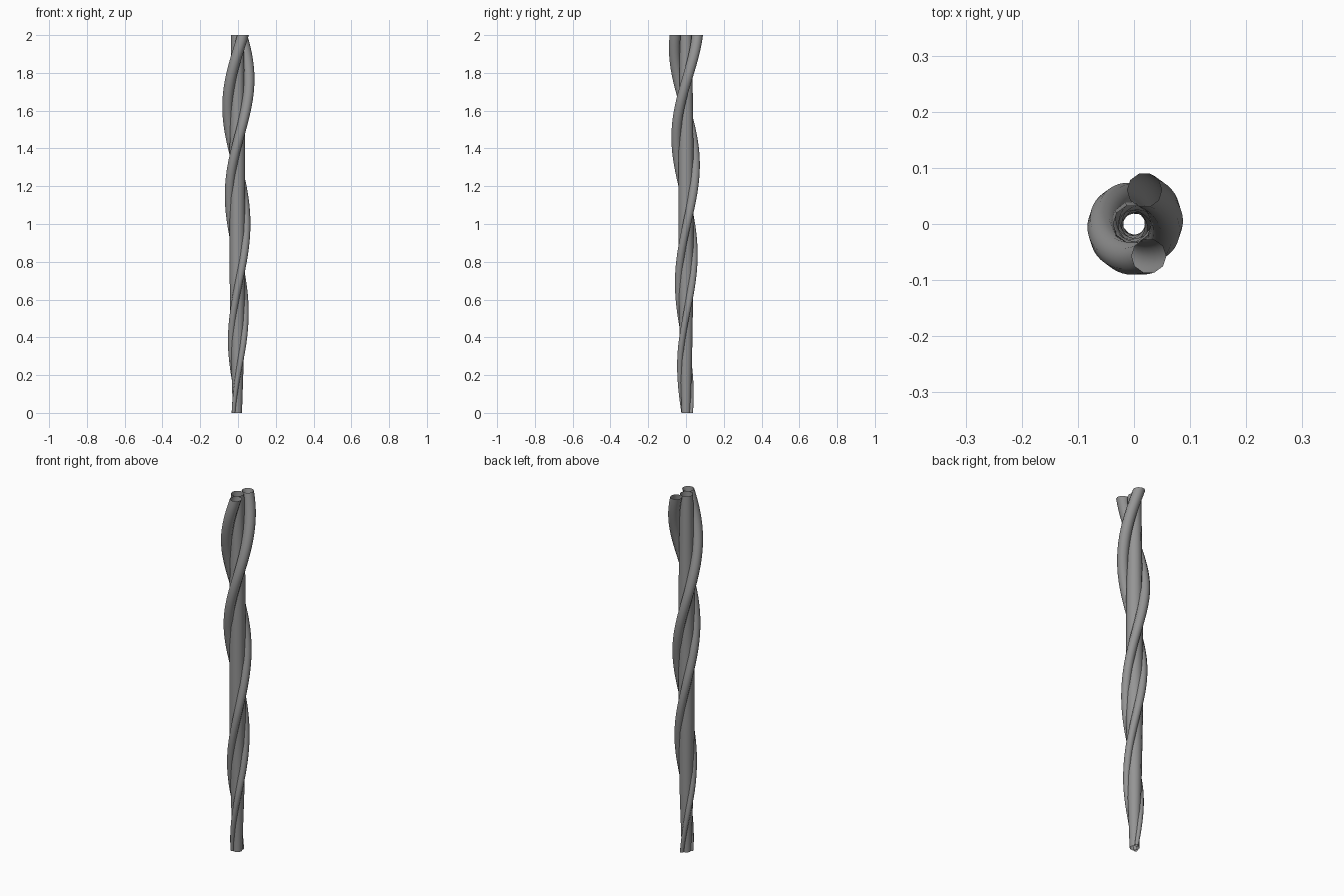
import bpy, bmesh, math

if "Cube" in bpy.data.objects:
    bpy.data.objects.remove(bpy.data.objects["Cube"])

gray = bpy.data.materials.new("stem gray")
gray.diffuse_color = (0.3, 0.3, 0.3, 1)
gray.use_nodes = True
gray.node_tree.nodes["Principled BSDF"].inputs["Base Color"].default_value = gray.diffuse_color

SIDES, RINGS, HEIGHT = 10, 64, 2.0


def lerp(table, z):
    """Interpolate a short (height, value) profile."""
    for (z0, a), (z1, b) in zip(table, table[1:]):
        if z <= z1:
            return a + (b - a) * (z - z0) / (z1 - z0)
    return table[-1][1]


def tube(name, centre, radius):
    """Open-ended tube of level rings following a path up z."""
    bm = bmesh.new()
    rings = []
    for i in range(RINGS + 1):
        z = HEIGHT * i / RINGS
        cx, cy = centre(z)
        r = lerp(radius, z)
        rings.append([bm.verts.new((cx + r * math.cos(math.tau * k / SIDES),
                                    cy + r * math.sin(math.tau * k / SIDES), z))
                      for k in range(SIDES)])
    for low, high in zip(rings, rings[1:]):
        for k in range(SIDES):
            n = (k + 1) % SIDES
            bm.faces.new((low[k], low[n], high[n], high[k])).smooth = True
    mesh = bpy.data.meshes.new(name)
    bm.to_mesh(mesh)
    bm.free()
    mesh.materials.append(gray)
    obj = bpy.data.objects.new(name, mesh)
    bpy.context.collection.objects.link(obj)
    return obj


def helix(start, rate):
    """Path winding around the core, widening toward the top."""
    spread = [(0, 0.028), (0.35, 0.036), (1, 0.043), (2, 0.063)]

    def centre(z):
        a = math.radians(start + rate * z)
        r = lerp(spread, z)
        return r * math.cos(a), r * math.sin(a)
    return centre


# Straight core stem, pinched at the base
tube("core_stem", lambda z: (-0.003, 0.0),
     [(0, 0.024), (0.3, 0.034), (0.7, 0.041), (1.4, 0.041), (2, 0.034)])

# Two vines twisting up around the core
vine_radius = [(0, 0.010), (0.35, 0.017), (1, 0.023), (2, 0.031)]
tube("vine_a", helix(-283, 289), vine_radius)
tube("vine_b", helix(-508, 290.5), vine_radius)
